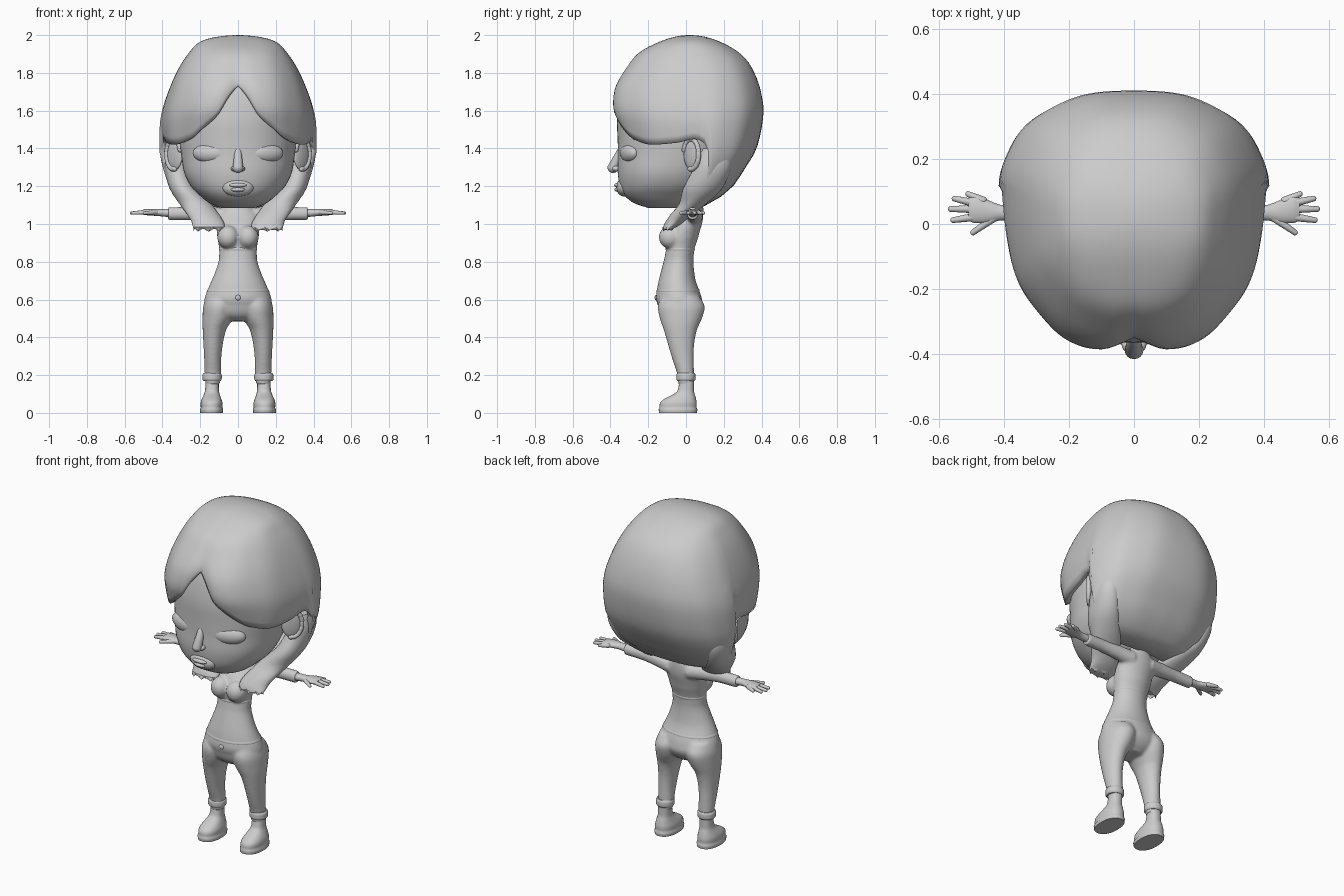
import bpy, bmesh
from math import sin, cos, pi, radians, sqrt, exp
from mathutils import Vector, Matrix

if "Cube" in bpy.data.objects:
    bpy.data.objects.remove(bpy.data.objects["Cube"])


def sample(table, t):
    """Smooth monotone interpolation of rows (t, v1, v2, ...)."""
    k = 0
    while k < len(table) - 2 and t > table[k + 1][0]:
        k += 1

    def secant(i, c):
        return (table[i + 1][c] - table[i][c]) / (table[i + 1][0] - table[i][0])

    def slope(i, c):
        if i == 0:
            return secant(0, c)
        if i == len(table) - 1:
            return secant(i - 1, c)
        a, b = secant(i - 1, c), secant(i, c)
        return 2 * a * b / (a + b) if a * b > 0 else 0
    h = table[k + 1][0] - table[k][0]
    u = min(max((t - table[k][0]) / h, 0), 1)
    out = []
    for c in range(1, len(table[0])):
        p, q = table[k][c], table[k + 1][c]
        out.append((2*u**3 - 3*u*u + 1) * p + (u**3 - 2*u*u + u) * h * slope(k, c)
                   + (3*u*u - 2*u**3) * q + (u**3 - u*u) * h * slope(k + 1, c))
    return out


def spow(v, e):
    return (abs(v) ** e) * (1 if v >= 0 else -1)


def loft(bm, rows, steps=20, n=32, power=2.0, along_x=False, side=1, jag=0):
    """Skin of superellipse sections; rows are (height, c1, c2, r1, r2)."""
    rings, e = [], 2 / power
    t0, t1 = rows[0][0], rows[-1][0]
    for j in range(steps + 1):
        t = t0 + (t1 - t0) * (1 - cos(pi * j / steps)) / 2
        a, b, ra, rb = sample(rows, t)
        ring = []
        for i in range(n):
            w = 2 * pi * i / n
            p, q = a + ra * spow(cos(w), e), b + rb * spow(sin(w), e)
            z = t + (jag * (i % 4 - 1.5) if j == 0 else 0)
            ring.append(bm.verts.new((side * t, p, q) if along_x else (side * p, q, z)))
        rings.append(ring)
    for r, s in zip(rings, rings[1:]):
        for i in range(n):
            bm.faces.new((r[i], r[(i + 1) % n], s[(i + 1) % n], s[i]))
    bm.faces.new(rings[0])
    bm.faces.new(rings[-1])


def ball(bm, loc, scale, turn=0):
    m = Matrix.LocRotScale(Vector(loc), Matrix.Rotation(radians(turn), 3, 'Z'), Vector(scale))
    bmesh.ops.create_uvsphere(bm, u_segments=24, v_segments=14, radius=1, matrix=m)


def capsule(bm, p, q, r0, r1):
    """Round-ended limb: a sphere whose halves are pulled to p and q."""
    turn = (q - p).to_track_quat('Z', 'Y')
    for v in bmesh.ops.create_uvsphere(bm, u_segments=16, v_segments=10, radius=1)['verts']:
        v.co = q + turn @ (v.co * r1) if v.co.z > .01 else p + turn @ (v.co * r0)


def finish(name, bm, mirror=False, fix=True):
    if fix:
        bmesh.ops.recalc_face_normals(bm, faces=bm.faces[:])
    me = bpy.data.meshes.new(name)
    bm.to_mesh(me)
    bm.free()
    me.shade_smooth()
    me.set_sharp_from_angle(angle=radians(50))
    ob = bpy.data.objects.new(name, me)
    bpy.context.collection.objects.link(ob)
    if mirror:
        mod = ob.modifiers.new("mirror", 'MIRROR')
        mod.use_mirror_merge = False
    return ob


# Body: torso, legs, sleeves and bust fused into one skin
bm = bmesh.new()
loft(bm, [(.485, 0, -.03, .07, .06), (.52, 0, -.03, .16, .1), (.56, 0, -.028, .182, .118),
          (.6, 0, -.037, .178, .122), (.65, 0, -.042, .162, .112), (.7, 0, -.047, .14, .098),
          (.76, 0, -.044, .116, .086), (.82, 0, -.037, .1, .077), (.87, 0, -.03, .1, .075),
          (.93, 0, -.02, .11, .085), (1.0, 0, .005, .115, .08), (1.05, 0, .03, .11, .062),
          (1.085, 0, .04, .075, .052), (1.12, 0, .04, .055, .05), (1.2, 0, .04, .055, .05)], 40, 40)
for s in (1, -1):
    loft(bm, [(.15, .135, 0, .038, .04), (.2, .133, -.002, .043, .044), (.28, .134, -.015, .045, .056),
              (.36, .132, -.026, .051, .069), (.44, .125, -.03, .062, .088), (.5, .108, -.027, .08, .112),
              (.56, .1, -.025, .085, .125), (.62, .09, -.03, .078, .1)], 24, side=s)
    loft(bm, [(.06, .045, 1.04, .045, .045), (.16, .04, 1.05, .036, .04), (.27, .035, 1.055, .032, .035),
              (.37, .035, 1.055, .031, .034)], 14, along_x=True, side=s)
    ball(bm, (s * .052, -.082, .93), (.058, .062, .062))
body = finish("body", bm)
mod = body.modifiers.new("fuse", 'REMESH')
mod.mode, mod.voxel_size, mod.use_smooth_shade = 'VOXEL', .008, True
mod = body.modifiers.new("soften", 'SMOOTH')
mod.factor, mod.iterations = .5, 6

# Waistband, top hem and waist button
for name, z, cy, rx, ry in (("waistband", .645, -.042, .166, .115), ("top_hem", .868, -.031, .102, .078)):
    bm = bmesh.new()
    loft(bm, [(z - .012, 0, cy, rx - .004, ry - .004), (z, 0, cy, rx, ry),
              (z + .012, 0, cy, rx - .008, ry - .006)], 6, 40)
    finish(name, bm)
bm = bmesh.new()
ball(bm, (0, -.158, .61), (.014, .008, .014))
finish("waist_button", bm)

# Trouser cuffs and shoes
bm = bmesh.new()
loft(bm, [(.168, .137, 0, .044, .044), (.178, .137, 0, .051, .051), (.2, .137, 0, .051, .051),
          (.212, .137, 0, .044, .045)], 10)
finish("trouser_cuff", bm, True)
bm = bmesh.new()
loft(bm, [(0, .14, -.042, .06, .1), (.022, .14, -.042, .062, .103), (.026, .14, -.042, .057, .098),
          (.05, .14, -.041, .058, .098), (.07, .14, -.034, .053, .088), (.09, .139, -.017, .045, .066),
          (.115, .138, -.002, .037, .044), (.18, .136, .005, .034, .037)], 24, power=2.3)
finish("shoe", bm, True)

# Hands: palm, four fingers and thumb
bm = bmesh.new()
loft(bm, [(.35, .035, 1.057, .024, .022), (.41, .035, 1.06, .024, .019), (.45, .038, 1.062, .036, .018),
          (.49, .045, 1.063, .042, .016), (.51, .045, 1.062, .034, .011)], 14, 24, along_x=True)
for p, q in (((.465, .072), (.51, .092)), ((.49, .064), (.552, .078)), ((.49, .046), (.563, .046)),
             ((.49, .022), (.556, .012)), ((.43, .02), (.495, -.026))):
    capsule(bm, Vector((*p, 1.062)), Vector((*q, 1.058)), .013, .009)
finish("hand", bm, True)

# Head
bm = bmesh.new()
prof = [(1.085, .09, -.2, .0), (1.11, .15, -.275, .06), (1.15, .2, -.325, .1), (1.2, .25, -.35, .15),
        (1.28, .287, -.362, .2), (1.36, .30, -.36, .25), (1.45, .31, -.362, .28), (1.55, .31, -.365, .3),
        (1.7, .3, -.34, .29), (1.85, .2, -.22, .2), (1.92, .04, -.04, .05)]
loft(bm, [(z, 0, (f + b) / 2, w, (b - f) / 2) for z, w, f, b in prof], 40, 56, 2.2)
finish("head", bm)

# Face: nose, lips, closed eyes
bm = bmesh.new()
capsule(bm, Vector((0, -.345, 1.39)), Vector((0, -.386, 1.3)), .018, .03)
for s in (1, -1):
    ball(bm, (s * .022, -.37, 1.293), (.016, .022, .014))
finish("nose", bm)
bm = bmesh.new()
ball(bm, (0, -.325, 1.195), (.085, .045, .05))
ball(bm, (0, -.362, 1.205), (.046, .018, .012))
ball(bm, (0, -.36, 1.182), (.038, .019, .012))
finish("lips", bm)
bm = bmesh.new()
ball(bm, (.15, -.3, 1.375), (.095, .04, .05), 20)
finish("closed_eye", bm, True)

# Ears: tilted disc with a raised rim
bm = bmesh.new()
ball(bm, (.335, .032, 1.37), (.018, .058, .085), -43)
tilt = Matrix.Rotation(radians(-43), 3, 'Z')
arc = [Vector((.337, .032, 1.37)) + tilt @ Vector((.006, .054 * cos(a), .08 * sin(a)))
       for a in (radians(-100 + 22 * k) for k in range(13))]
for p, q in zip(arc, arc[1:]):
    capsule(bm, p, q, .013, .013)
finish("ear", bm, True)

# Hair cap: meridians from the crown down to a hem that varies around the head
shape = [(2.0, 0, .02, .02, .02), (1.965, .2, -.14, .18, .02), (1.9, .265, -.26, .29, .04),
         (1.835, .308, -.315, .345, .06), (1.69, .372, -.40, .40, .09), (1.6, .4, -.415, .412, .1),
         (1.53, .412, -.4, .405, .1), (1.4, .415, -.38, .375, .1), (1.29, .395, -.35, .31, .1),
         (1.2, .36, -.3, .25, .08), (1.12, .27, -.25, .15, .04), (1.085, .15, -.2, .08, .02)]
shape = [(sqrt(2 - r[0]), *r[1:]) for r in shape]
hem = [(0, 1.73), (6, 1.67), (14, 1.57), (26, 1.5), (39, 1.445), (56, 1.42), (74, 1.43), (86, 1.45),
       (92, 1.4), (96, 1.2), (104, 1.11), (130, 1.09), (180, 1.085)]
N, M = 144, 30
bm = bmesh.new()
grid = []
for i in range(N):
    deg = 360 * i / N
    fold = min(deg, 360 - deg)
    end = sqrt(2 - sample(hem, fold)[0])
    c, d = spow(cos(radians(deg)), 2 / 2.3), spow(sin(radians(deg)), 2 / 2.3)
    col = []
    for j in range(M + 1):
        t = j / M
        w, yf, yb, ym = sample(shape, end * t)
        k = 1 - .025 * t * exp(-(fold / 7) ** 2) + .006 * t * sin(radians(11 * fold) + 3 * t)
        if fold < 92:
            k -= .05 * t ** 10
        depth = ym - yf if c > 0 else yb - ym
        col.append(bm.verts.new((k * w * d, ym - k * c * depth, 2 - (end * t) ** 2)))
    grid.append(col)
for i in range(N):
    a, b = grid[i], grid[(i + 1) % N]
    for j in range(M):
        bm.faces.new((a[j], a[j + 1], b[j + 1], b[j]))
bmesh.ops.remove_doubles(bm, verts=bm.verts[:], dist=1e-5)
cap = finish("hair_cap", bm, fix=False)
mod = cap.modifiers.new("thickness", 'SOLIDIFY')
mod.thickness, mod.offset = .035, -1

# Side locks sweeping forward from behind the ears, with ragged ends
bm = bmesh.new()
loft(bm, [(.972, .155, -.098, .08, .026), (1.0, .157, -.07, .085, .045), (1.05, .185, -.025, .085, .058),
          (1.1, .22, .03, .085, .07), (1.2, .295, .095, .072, .105), (1.3, .325, .14, .065, .1),
          (1.4, .34, .16, .04, .07)], 24, 32, jag=.008)
finish("side_lock", bm, True)
